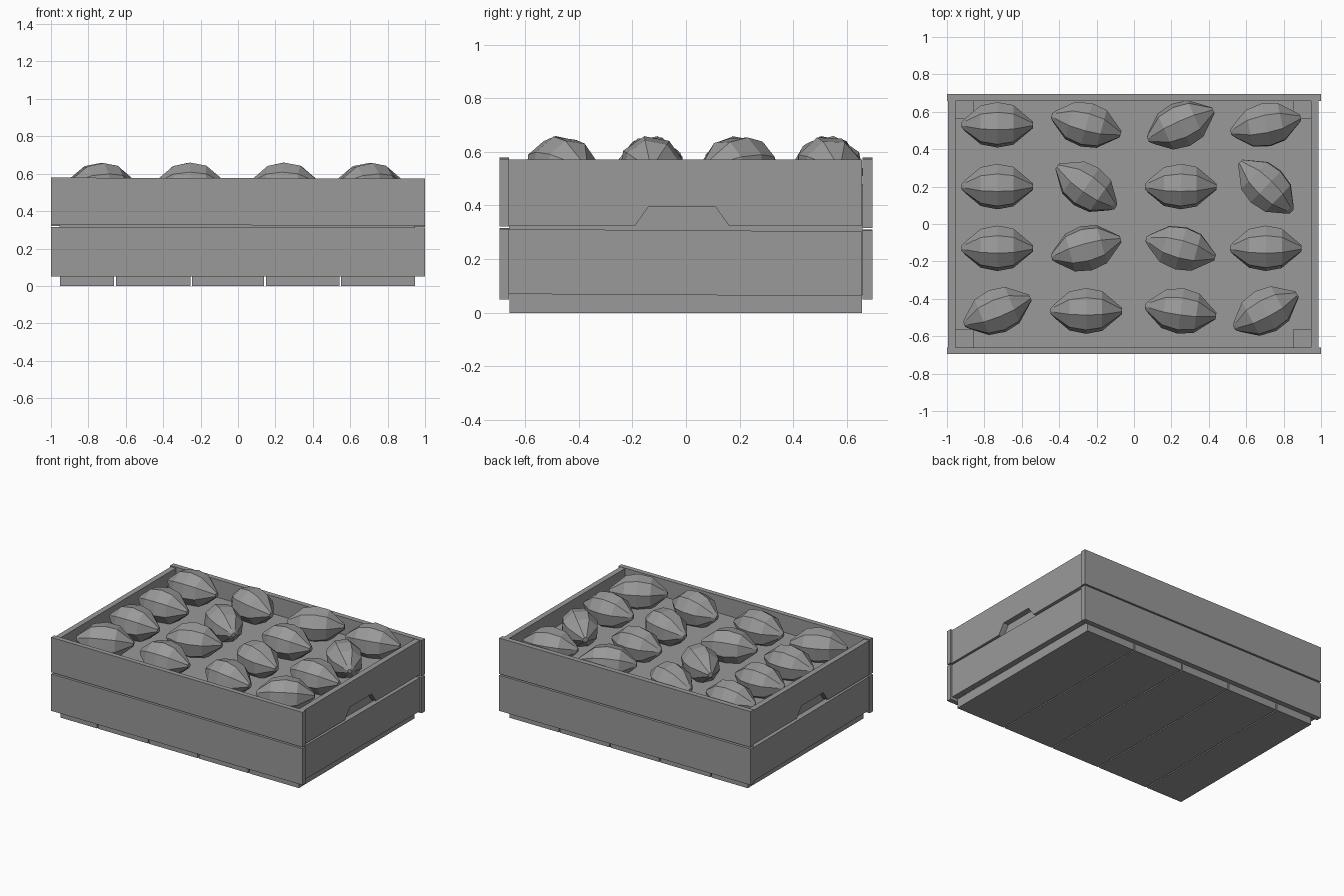
import bpy, bmesh
from math import radians, cos, sin, tau

if "Cube" in bpy.data.objects:
    bpy.data.objects.remove(bpy.data.objects["Cube"])

grey = bpy.data.materials.new("dull_grey")
grey.diffuse_color = (0.32, 0.32, 0.32, 1)
grey.use_nodes = True
grey.node_tree.nodes["Principled BSDF"].inputs["Base Color"].default_value = grey.diffuse_color


def finish(name, bm):
    bmesh.ops.recalc_face_normals(bm, faces=bm.faces)
    me = bpy.data.meshes.new(name)
    bm.to_mesh(me)
    bm.free()
    me.materials.append(grey)
    ob = bpy.data.objects.new(name, me)
    bpy.context.collection.objects.link(ob)
    return ob


def prism(name, profile, axis, lo, hi):
    """Extrude a 2D profile along x, y or z between lo and hi."""
    place = {'x': lambda a, b, t: (t, a, b),
             'y': lambda a, b, t: (a, t, b),
             'z': lambda a, b, t: (a, b, t)}[axis]
    bm = bmesh.new()
    ends = [[bm.verts.new(place(a, b, t)) for a, b in profile] for t in (lo, hi)]
    n = len(profile)
    bm.faces.new(ends[0])
    bm.faces.new(ends[1])
    for i in range(n):
        j = (i + 1) % n
        bm.faces.new((ends[0][i], ends[0][j], ends[1][j], ends[1][i]))
    return finish(name, bm)


def rect(a0, a1, b0, b1):
    return [(a0, b0), (a1, b0), (a1, b1), (a0, b1)]


# Bottom slats
seams = [-0.955, -0.657, -0.25, 0.145, 0.547, 0.95]
for i in range(5):
    prism(f"bottom_slat_{i + 1}",
          rect(seams[i] + 0.004, seams[i + 1] - 0.005, -0.658, 0.656), 'z', 0, 0.066)

# Long front and back planks, slightly uneven like the nailed boards
for side, lo, hi in (("front", -0.695, -0.66), ("back", 0.658, 0.695)):
    d = 0.0 if side == "front" else -0.006
    prism(f"{side}_lower_plank",
          [(-1, 0.05), (1, 0.05), (1, 0.312 + d), (-1, 0.316 + d)], 'y', lo, hi)
    prism(f"{side}_upper_plank",
          [(-1, 0.327 + d), (1, 0.322 + d), (1, 0.573), (-1, 0.579)], 'y', lo, hi)

# End planks, the upper ones with a hand hold notch
notch = [(-0.66, 0.325), (-0.19, 0.325), (-0.14, 0.395), (0.11, 0.395),
         (0.16, 0.325), (0.657, 0.325), (0.657, 0.571), (-0.66, 0.571)]
lower = [(-0.66, 0.07), (0.657, 0.062), (0.657, 0.303), (-0.66, 0.312)]
for side, lo, hi in (("left", -0.995, -0.955), ("right", 0.947, 0.987)):
    prism(f"{side}_lower_plank", lower, 'x', lo, hi)
    prism(f"{side}_upper_plank", notch, 'x', lo, hi)

# Inner filling and corner posts
prism("crate_filling", rect(-0.955, 0.947, -0.66, 0.658), 'z', 0.066, 0.45)
for x in (-0.955, 0.85):
    for y in (-0.66, 0.561):
        prism("corner_post", rect(x, x + 0.097, y, y + 0.097), 'z', 0.066, 0.48)

# Lemon: low-poly lathe around its long axis
LEMON = [(-0.192, 0.014), (-0.172, 0.036), (-0.09, 0.106), (0, 0.124),
         (0.085, 0.108), (0.155, 0.048), (0.19, 0.018)]
SIDES = 8
bm = bmesh.new()
rings = [[bm.verts.new((x, r * cos(tau * k / SIDES), r * sin(tau * k / SIDES)))
          for k in range(SIDES)] for x, r in LEMON]
for a, b in zip(rings, rings[1:]):
    for k in range(SIDES):
        j = (k + 1) % SIDES
        bm.faces.new((a[k], a[j], b[j], b[k]))
bm.faces.new(rings[0])
bm.faces.new(rings[-1])
first = finish("lemon", bm)

# Rows of four lemons, each turned a little (yaw, roll in degrees)
turns = [[(0, 12), (-15, 15), (24, -10), (12, 20)],
         [(0, 12), (145, 30), (0, 12), (136, 20)],
         [(0, 12), (15, -12), (-15, 25), (0, 12)],
         [(22, 15), (0, 10), (-8, 10), (28, 15)]]
for row, y in enumerate((0.53, 0.2, -0.13, -0.465)):
    for col, x in enumerate((-0.73, -0.255, 0.25, 0.705)):
        yaw, roll = turns[row][col]
        ob = first if row == col == 0 else first.copy()
        if ob is not first:
            bpy.context.collection.objects.link(ob)
        ob.location = (x, y, 0.537)
        ob.rotation_euler = (radians(roll), 0, radians(yaw))
